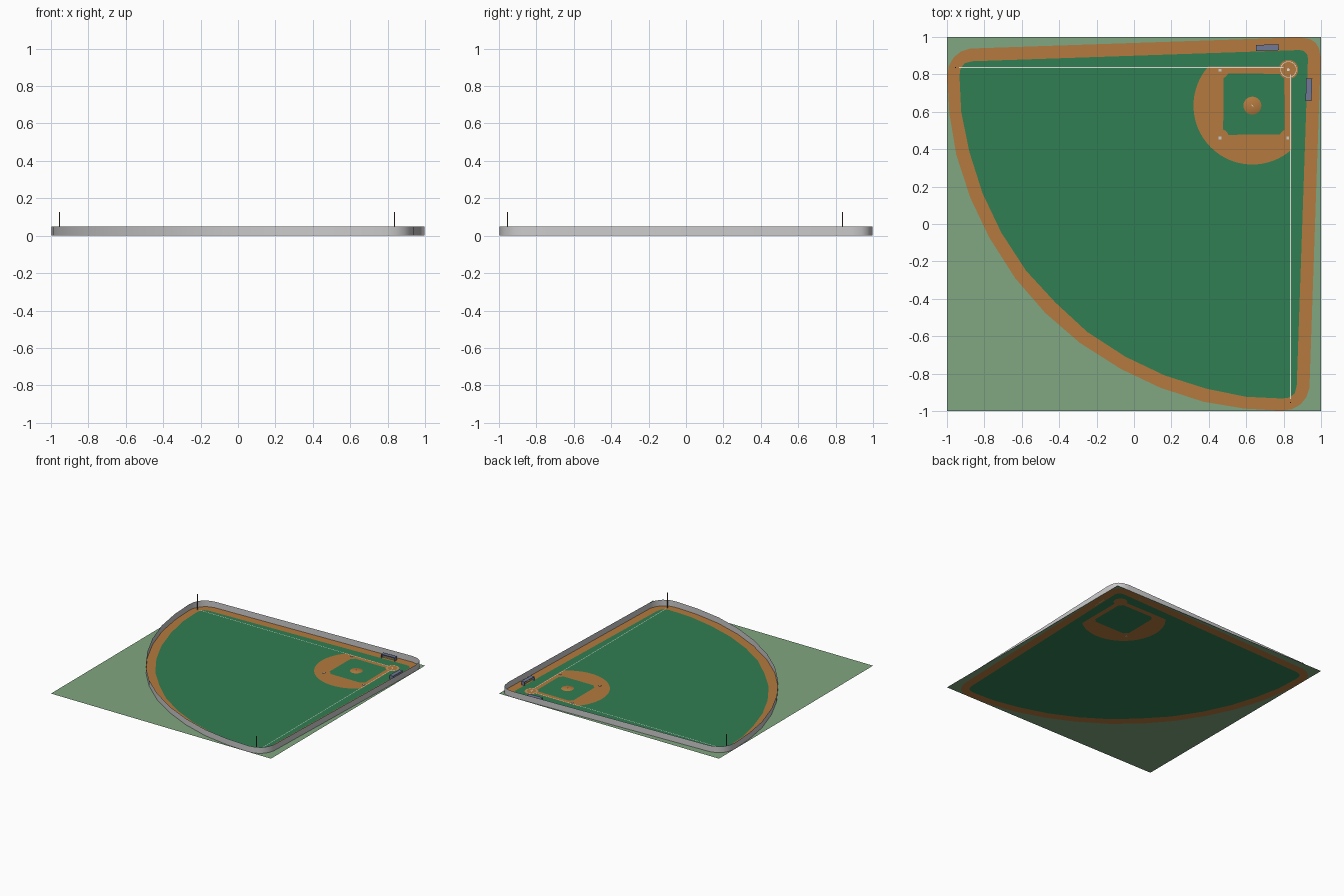
import bpy, bmesh, math
from math import sin, cos, asin, radians, pi
from mathutils import Matrix, Vector

if "Cube" in bpy.data.objects:
    bpy.data.objects.remove(bpy.data.objects["Cube"])


def mat(name, rgb):
    m = bpy.data.materials.new(name)
    m.diffuse_color = (*rgb, 1)
    m.use_nodes = True
    m.node_tree.nodes["Principled BSDF"].inputs["Base Color"].default_value = m.diffuse_color
    return m


GRASS = mat("grass", (0.03, 0.21, 0.085))
DIRT = mat("dirt", (0.46, 0.195, 0.05))
OUTER = mat("outer_grass", (0.22, 0.38, 0.22))
CHALK = mat("chalk", (0.75, 0.75, 0.7))
BLUE = mat("dugout_blue", (0.16, 0.19, 0.30))
WOOD = mat("bench_wood", (0.55, 0.45, 0.2))
POLE = mat("pole_paint", (0.16, 0.11, 0.08))


def finish(name, bm, material=None):
    me = bpy.data.meshes.new(name)
    bm.to_mesh(me)
    bm.free()
    ob = bpy.data.objects.new(name, me)
    bpy.context.collection.objects.link(ob)
    if material:
        me.materials.append(material)
    return ob


def flat(name, loops, material, z=0.0):
    """Flat region: first loop is the outline, the others are holes."""
    bm = bmesh.new()
    for pts in loops:
        vs = [bm.verts.new((x, y, z)) for x, y in pts]
        for a, b in zip(vs, vs[1:] + vs[:1]):
            bm.edges.new((a, b))
    bmesh.ops.triangle_fill(bm, use_beauty=True, edges=bm.edges[:])
    bm.normal_update()
    bmesh.ops.reverse_faces(bm, faces=[f for f in bm.faces if f.normal.z < 0])
    return finish(name, bm, material)


def add_box(bm, size, loc):
    bmesh.ops.create_cube(bm, size=1, matrix=Matrix.Translation(loc) @ Matrix.Diagonal((*size, 1)))


def box(name, size, loc, material=None):
    bm = bmesh.new()
    add_box(bm, size, loc)
    return finish(name, bm, material)


def arc(cx, cy, r, a0, a1, n):
    return [(cx + r * cos(radians(a0 + (a1 - a0) * i / n)),
             cy + r * sin(radians(a0 + (a1 - a0) * i / n))) for i in range(n + 1)]


def mirrored(half):
    """Complete an outline across the diagonal x = y."""
    return half + [(y, x) for x, y in half[-2:0:-1]]


# field outlines
outer = mirrored([(.97, .97), (.94, .989), (.885, .998), (-.875, .938), (-.925, .922),
                  (-.965, .89), (-.99, .845), (-.998, .79), (-.987, .59), (-.95, .37),
                  (-.875, .14), (-.775, -.07), (-.635, -.29), (-.475, -.475)])
inner = mirrored([(.917, .917), (.905, .926), (.885, .93), (-.865, .87), (-.905, .86),
                  (-.928, .83), (-.933, .79), (-.924, .60), (-.88, .385), (-.81, .165),
                  (-.71, -.045), (-.577, -.25), (-.42, -.42)])

# infield outline: big round of dirt cut by the foul sides, plus home circle
C, R, E, H, HR = .633, .315, .843, .826, .052
a = math.degrees(asin((E - C) / R))
h = math.degrees(asin((E - H) / HR))
infield = arc(H, H, HR, 180 - h, h - 90, 24) + arc(C, C, R, a - 90, -180 - a, 48)

# infield grass square with round notches at the four bases
LO, HI, B0, B1 = .477, .803, .46, .822


def notch(cx, cy, r, d, mid):
    s = math.degrees(asin(d / r))
    return arc(cx, cy, r, mid + 45 - s, mid - 45 + s, 6)


diamond = (notch(B0, B0, .048, LO - B0, 45) + notch(B1, B0, .046, .018, 135)
           + notch(H, H, HR, H - HI, 225) + notch(B0, B1, .046, .018, 315))

# flat ground regions
square = [(-1, -1), (1, -1), (1, 1), (-1, 1)]
flat("outer_ground", [square, outer], OUTER)
flat("warning_track", [outer, inner], DIRT)
flat("outfield_grass", [inner, infield], GRASS)
flat("infield_dirt", [infield, diamond], DIRT)
flat("infield_grass", [diamond], GRASS)

# chalk markings
flat("foul_line_left", [[(-.935, .835), (.80, .835), (.80, .839), (-.935, .839)]], CHALK, .001)
flat("foul_line_right", [[(.835, -.935), (.839, -.935), (.839, .80), (.835, .80)]], CHALK, .001)
flat("home_circle_line", [arc(H, H, .044, 0, 345, 23), arc(H, H, .0405, 0, 345, 23)],
     CHALK, .001)

# perimeter wall: a thin sheet standing on the outline
bm = bmesh.new()
lo = [bm.verts.new((x, y, 0)) for x, y in outer]
hi = [bm.verts.new((x, y, .05)) for x, y in outer]
n = len(outer)
for i in range(n):
    j = (i + 1) % n
    bm.faces.new((lo[i], hi[i], hi[j], lo[j])).smooth = True
bmesh.ops.recalc_face_normals(bm, faces=bm.faces[:])
finish("perimeter_wall", bm)

# foul poles
for side, x, y in (("left", -.955, .837), ("right", .837, -.955)):
    bm = bmesh.new()
    bmesh.ops.create_cone(bm, cap_ends=True, segments=8, radius1=.003, radius2=.003,
                          depth=.126, matrix=Matrix.Translation((x, y, .063)))
    finish("foul_pole_" + side, bm, POLE)

# bases and home plate
for name, x, y in (("first_base", B1, B0), ("second_base", B0, B0), ("third_base", B0, B1)):
    box(name, (.014, .014, .004), (x, y, .002))
plate = [(H + .008, H), (H, H + .008), (H - .008, H + .004), (H - .008, H - .008),
         (H + .004, H - .008)]
flat("home_plate", [plate], CHALK, .002)

# pitching mound: low dome with a rubber slab
bm = bmesh.new()
rings = [[bm.verts.new((x, y, z)) for x, y in arc(C, C, r, 0, 345, 23)]
         for r, z in ((.048, .0005), (.034, .005), (.012, .008))]
for p, q in zip(rings, rings[1:]):
    for i in range(24):
        bm.faces.new((p[i], p[(i + 1) % 24], q[(i + 1) % 24], q[i])).smooth = True
bm.faces.new(rings[-1]).smooth = True
finish("pitching_mound", bm, DIRT)
rubber = box("pitching_rubber", (.012, .003, .002), (0, 0, 0), CHALK)
rubber.location = (C, C, .009)
rubber.rotation_euler.z = -pi / 4

# dugouts: open-fronted shelters (front faces local -y) with a bench
for side, loc, rot in (("left", (.713, .943, 0), radians(2)),
                       ("right", (.935, .718, 0), radians(-92))):
    bm = bmesh.new()
    add_box(bm, (.12, .003, .028), (0, .0135, .014))
    for s in (-1, 1):
        add_box(bm, (.003, .03, .028), (s * .0585, 0, .014))
    add_box(bm, (.122, .032, .003), (0, 0, .0295))
    shelter = finish("dugout_" + side, bm, BLUE)
    bench = box("dugout_bench_" + side, (.108, .009, .009), (0, .006, .0045), WOOD)
    for ob in (shelter, bench):
        ob.location = loc
        ob.rotation_euler.z = rot
